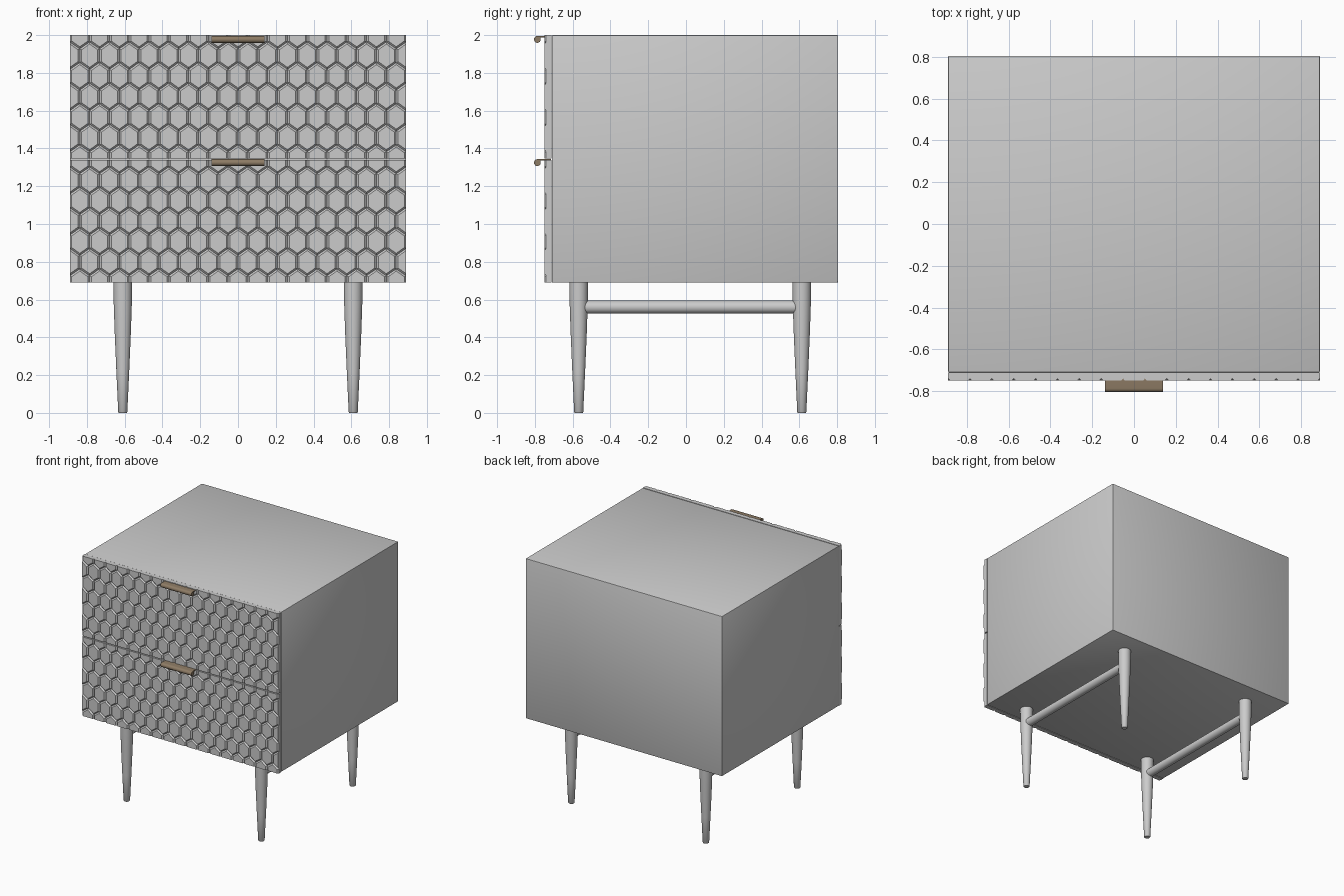
import bpy, bmesh, math
from mathutils import Vector, Matrix

if "Cube" in bpy.data.objects:
    bpy.data.objects.remove(bpy.data.objects["Cube"])

W = 0.89                      # half width
FRONT, SEAM, BACK = -0.75, -0.71, 0.805
Z0, ZMID, Z1 = 0.69, 1.342, 2.0


def make_object(name, bm, smooth=False, mat=None):
    bmesh.ops.recalc_face_normals(bm, faces=bm.faces)
    me = bpy.data.meshes.new(name)
    bm.to_mesh(me)
    bm.free()
    ob = bpy.data.objects.new(name, me)
    bpy.context.collection.objects.link(ob)
    if mat:
        me.materials.append(mat)
    if smooth:
        bpy.ops.object.select_all(action='DESELECT')
        ob.select_set(True)
        bpy.context.view_layer.objects.active = ob
        bpy.ops.object.shade_smooth_by_angle(angle=math.radians(35))
    return ob


# Cabinet body with softened edges
bm = bmesh.new()
bmesh.ops.create_cube(bm, size=1)
bmesh.ops.scale(bm, vec=(2 * W, BACK - SEAM, Z1 - Z0), verts=bm.verts)
bmesh.ops.translate(bm, vec=(0, (BACK + SEAM) / 2, (Z0 + Z1) / 2), verts=bm.verts)
bmesh.ops.bevel(bm, geom=bm.edges[:], offset=0.005, segments=2, affect='EDGES', profile=0.5)
make_object("cabinet_body", bm, True)


# Drawer front: sheet of raised hexagons, trimmed to a rectangle and given thickness
def drawer_front(name, zb, zt):
    w = 2 * W / 17
    pitch = (zt - zb) / 6
    tip, side = pitch * 2 / 3, pitch / 3      # half heights of a cell
    bm = bmesh.new()
    for r in range(-1, 8):
        for c in range(-10, 11):
            cx = (c + 0.5 * (r % 2)) * w
            cz = zt - r * pitch
            pts = [(0, tip), (w / 2, side), (w / 2, -side), (0, -tip), (-w / 2, -side), (-w / 2, side)]
            bm.faces.new([bm.verts.new((cx + x, FRONT + 0.01, cz + z)) for x, z in reversed(pts)])
    bmesh.ops.remove_doubles(bm, verts=bm.verts, dist=0.001)
    for f in bm.faces:
        f.normal_update()
        if f.normal.y > 0:
            f.normal_flip()
    bmesh.ops.inset_individual(bm, faces=bm.faces[:], thickness=0.011, depth=0.01)
    for co, no in (((W, 0, 0), (1, 0, 0)), ((-W, 0, 0), (-1, 0, 0)),
                   ((0, 0, zt), (0, 0, 1)), ((0, 0, zb), (0, 0, -1))):
        bmesh.ops.bisect_plane(bm, geom=bm.verts[:] + bm.edges[:] + bm.faces[:], dist=1e-5,
                               plane_co=co, plane_no=no, clear_outer=True)
    rim = [e for e in bm.edges if e.is_boundary]
    new = bmesh.ops.extrude_edge_only(bm, edges=rim)['geom']
    for v in new:
        if isinstance(v, bmesh.types.BMVert):
            v.co.y = SEAM - 0.002
    bmesh.ops.holes_fill(bm, edges=[e for e in bm.edges if e.is_boundary], sides=0)
    make_object(name, bm)


drawer_front("lower_drawer_front", Z0, ZMID - 0.004)
drawer_front("upper_drawer_front", ZMID + 0.004, Z1)

# Bronze edge pulls: thin tab ending in a rolled lip
bronze = bpy.data.materials.new("bronze")
bronze.diffuse_color = (0.27, 0.20, 0.13, 1)
bronze.use_nodes = True
bronze.node_tree.nodes["Principled BSDF"].inputs["Base Color"].default_value = bronze.diffuse_color


def edge_pull(name, z):
    r, cy = 0.018, -0.787
    prof = [(SEAM - 0.005, z - 0.007), (SEAM - 0.005, z), (cy, z)]
    for i in range(1, 15):
        a = math.radians(90 + i * 20)
        prof.append((cy + r * math.cos(a), z - r + r * math.sin(a)))
    prof.append((cy + 0.016, z - 0.007))
    bm = bmesh.new()
    f = bm.faces.new([bm.verts.new((-0.14, y, zz)) for y, zz in prof])
    new = bmesh.ops.extrude_face_region(bm, geom=[f])['geom']
    bmesh.ops.translate(bm, vec=(0.28, 0, 0), verts=[v for v in new if isinstance(v, bmesh.types.BMVert)])
    make_object(name, bm, True, bronze)


edge_pull("upper_drawer_pull", Z1 - 0.005)
edge_pull("lower_drawer_pull", ZMID + 0.001)


# Turned parts: radius profile along an axis
def turned(name, prof, matrix, n=32):
    bm = bmesh.new()
    rings = [[bm.verts.new((r * math.cos(2 * math.pi * i / n), r * math.sin(2 * math.pi * i / n), z))
              for i in range(n)] for r, z in prof]
    for a, b in zip(rings, rings[1:]):
        for i in range(n):
            bm.faces.new((a[i], a[(i + 1) % n], b[(i + 1) % n], b[i]))
    bm.faces.new(rings[0])
    bm.faces.new(rings[-1])
    bmesh.ops.transform(bm, matrix=matrix, verts=bm.verts)
    make_object(name, bm, True)


# Tapered legs and the side stretchers between them
LEG = [(0.021, 0), (0.024, 0.004), (0.034, 0.22), (0.043, 0.43), (0.048, 0.58), (0.049, Z0 + 0.002)]
for sx, s in ((-1, "left"), (1, "right")):
    for y, n in ((-0.568, "front"), (0.613, "back")):
        turned(f"{n}_{s}_leg", LEG, Matrix.Translation((sx * 0.61, y, 0)))
    rod = Matrix.Translation((sx * 0.61, 0.0225, 0.56)) @ Matrix.Rotation(math.pi / 2, 4, 'X')
    turned(f"{s}_stretcher", [(0.034, -0.58), (0.034, 0.58)], rod)
